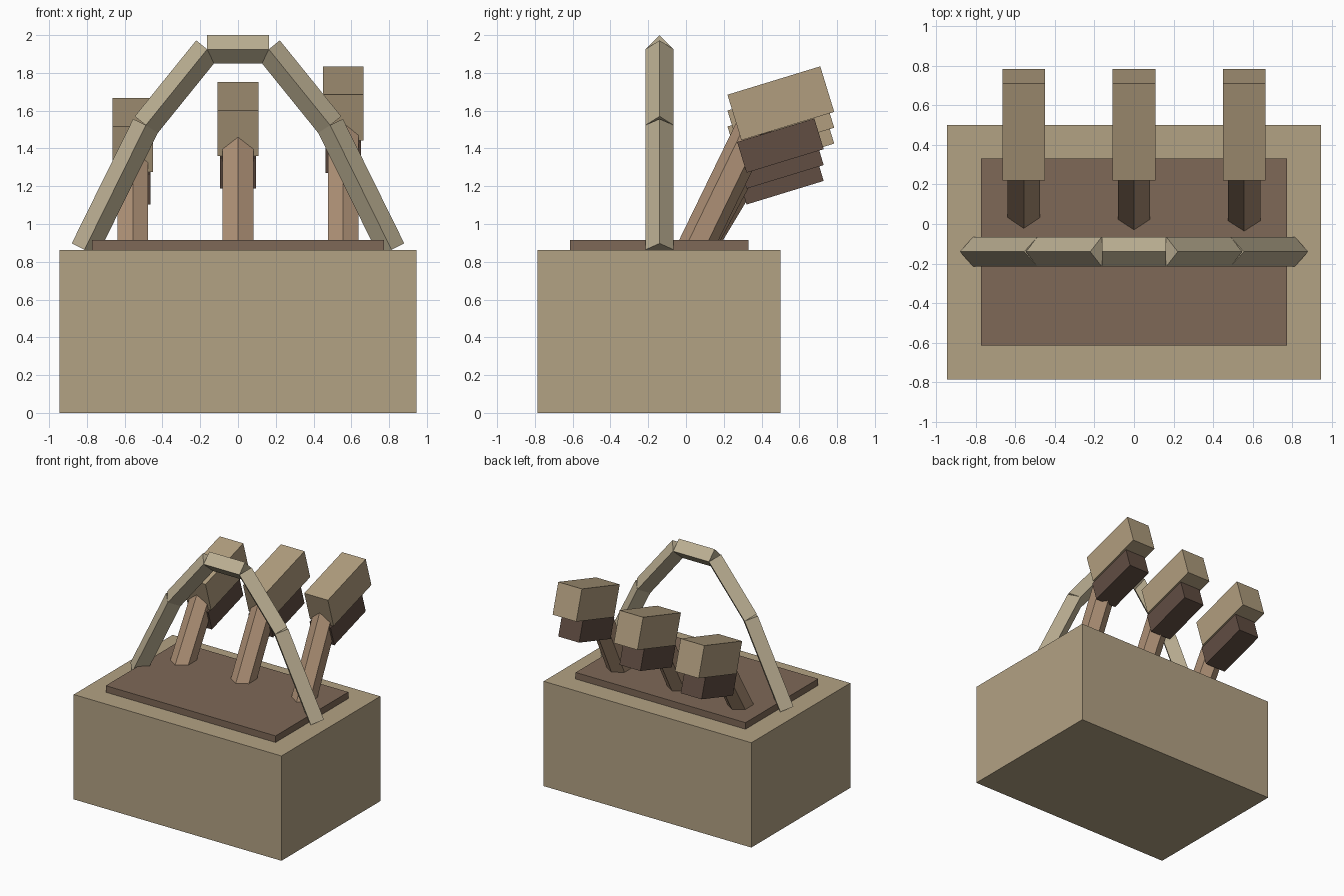
import bpy, bmesh, math
from mathutils import Vector

if "Cube" in bpy.data.objects:
    bpy.data.objects.remove(bpy.data.objects["Cube"])


def material(name, color):
    m = bpy.data.materials.new(name)
    m.diffuse_color = (*color, 1)
    m.use_nodes = True
    m.node_tree.nodes["Principled BSDF"].inputs["Base Color"].default_value = m.diffuse_color
    return m


TAN = material("tan_crate", (0.45, 0.36, 0.23))
SOIL = material("brown_soil", (0.21, 0.14, 0.095))
PALE = material("pale_wood", (0.50, 0.43, 0.29))
STEM = material("stem_wood", (0.42, 0.28, 0.18))
CAP = material("head_wood", (0.44, 0.34, 0.21))
DARK = material("dark_wood", (0.12, 0.075, 0.055))


def finish(name, bm, mat):
    bmesh.ops.recalc_face_normals(bm, faces=bm.faces)
    me = bpy.data.meshes.new(name)
    bm.to_mesh(me)
    bm.free()
    me.materials.append(mat)
    ob = bpy.data.objects.new(name, me)
    bpy.context.collection.objects.link(ob)
    return ob


def box(name, center, size, mat, tilt=0):
    bm = bmesh.new()
    bmesh.ops.create_cube(bm, size=1)
    bmesh.ops.scale(bm, vec=size, verts=bm.verts)
    ob = finish(name, bm, mat)
    ob.location = center
    ob.rotation_euler.x = tilt
    return ob


def prism(bm, a, b, radius, sides, u):
    """Straight n-sided bar from a to b with one corner pointing along u."""
    a, b, u = Vector(a), Vector(b), Vector(u).normalized()
    v = (b - a).normalized().cross(u)
    rings = []
    for p in (a, b):
        ring = []
        for i in range(sides):
            t = 2 * math.pi * i / sides
            ring.append(bm.verts.new(p + radius * (math.cos(t) * u + math.sin(t) * v)))
        rings.append(ring)
    lo, hi = rings
    bm.faces.new(lo)
    bm.faces.new(hi)
    for i in range(sides):
        j = (i + 1) % sides
        bm.faces.new((lo[i], lo[j], hi[j], hi[i]))


# Crate and the raised panel on top
box("crate", (0, -0.1425, 0.431), (1.89, 1.285, 0.862), TAN)
box("top_panel", (0, -0.1425, 0.885), (1.545, 0.945, 0.062), SOIL)

# Arched carrying handle made of five diamond-section bars
half = [(0.813, 0.864), (0.488, 1.523), (0.163, 1.925)]
path = [(-x, z) for x, z in half] + half[::-1]
bm = bmesh.new()
for (x0, z0), (x1, z1) in zip(path, path[1:]):
    prism(bm, (x0, -0.14, z0), (x1, -0.14, z1), 0.075, 4, (0, 1, 0))
finish("arched_handle", bm, PALE)

# Three leaning mallets, each a little taller than the last
TILT = math.radians(17)
for i, side in enumerate(("left", "middle", "right")):
    x = (i - 1) * 0.557
    z = 1.555 + (i - 1) * 0.084
    # Six-sided shaft with a ridge towards the front
    foot, top = Vector((x, -0.012, 0.75)), Vector((x, 0.42, z))
    bm = bmesh.new()
    prism(bm, foot, top, 0.094, 6, Vector((1, 0, 0)).cross(top - foot))
    finish(side + "_shaft", bm, STEM)
    # Block head and the dark block under it
    box(side + "_head", (x, 0.502, z), (0.215, 0.514, 0.252), CAP, TILT)
    box(side + "_under_block", (x, 0.50, z - 0.224), (0.19, 0.427, 0.17), DARK, TILT)
